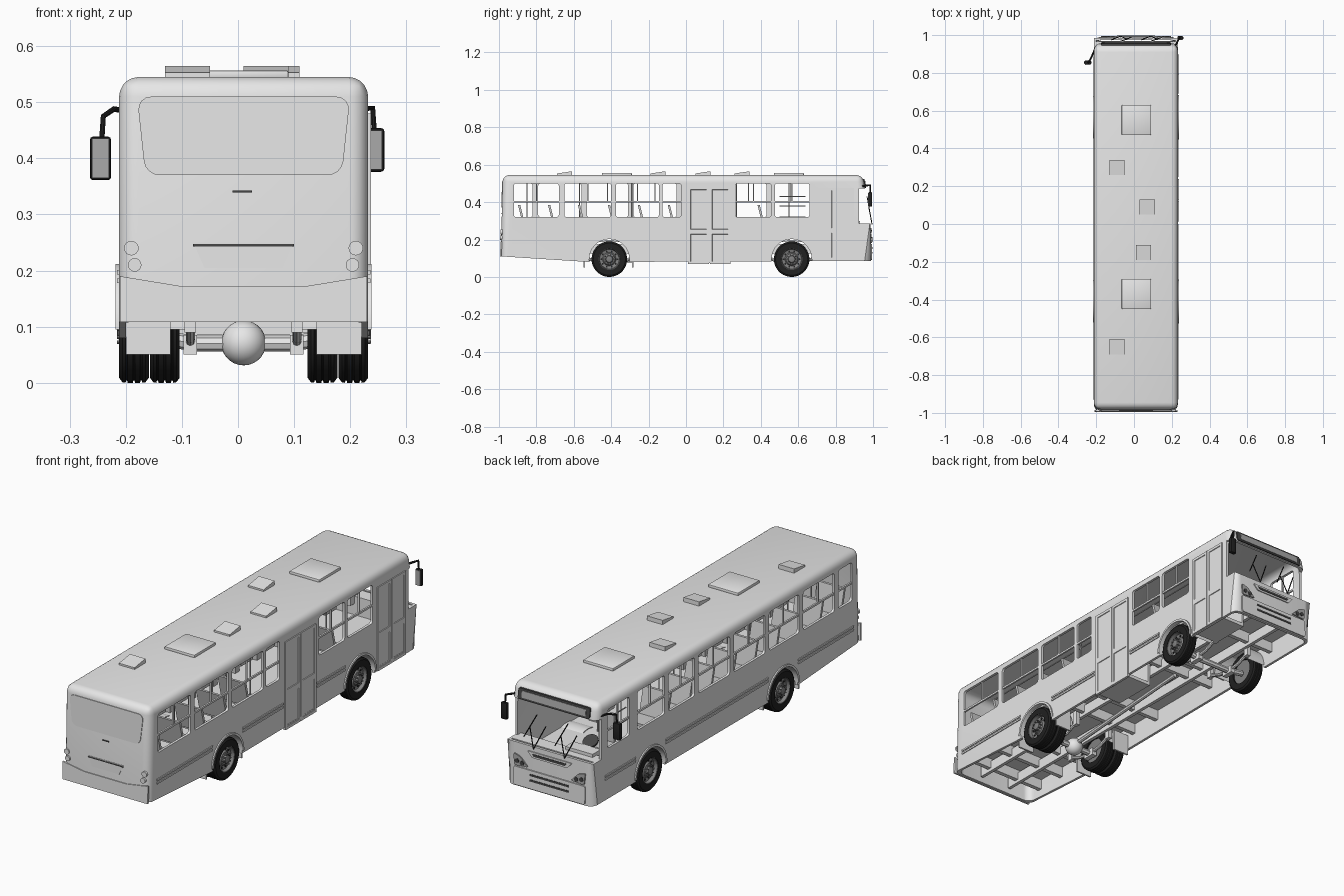
import bpy, bmesh, math
from mathutils import Matrix, Vector

if "Cube" in bpy.data.objects:
    bpy.data.objects.remove(bpy.data.objects["Cube"], do_unlink=True)

CX, HALF = .01, .222          # body centre line and half width
AXLES = (("front", .565), ("rear", -.41))
HUB_Z = .095


def material(name, v):
    m = bpy.data.materials.new(name)
    m.use_nodes = True
    m.diffuse_color = (v, v, v, 1)
    m.node_tree.nodes["Principled BSDF"].inputs["Base Color"].default_value = (v, v, v, 1)
    return m


BODY = material("body_light_grey", .8)
INNER = material("interior_grey", .6)
RIM = material("rim_grey", .22)
BLACK = material("rubber_black", .015)
DARK = material("dark_grey", .06)
GLASS = material("mirror_grey", .4)


def finish(bm, name, mat, smooth=True):
    bmesh.ops.recalc_face_normals(bm, faces=bm.faces)
    me = bpy.data.meshes.new(name)
    bm.to_mesh(me)
    bm.free()
    ob = bpy.data.objects.new(name, me)
    bpy.context.scene.collection.objects.link(ob)
    me.materials.append(mat)
    if smooth:
        shade(ob)
    return ob


def shade(ob):
    bpy.ops.object.select_all(action='DESELECT')
    ob.select_set(True)
    bpy.context.view_layer.objects.active = ob
    bpy.ops.object.shade_smooth_by_angle(angle=math.radians(35))


def add_box(bm, x0, x1, y0, y1, z0, z1):
    mat = Matrix.Translation(((x0 + x1) / 2, (y0 + y1) / 2, (z0 + z1) / 2)) @ \
        Matrix.Diagonal((abs(x1 - x0), abs(y1 - y0), abs(z1 - z0), 1))
    return bmesh.ops.create_cube(bm, size=1, matrix=mat)["verts"]


def boxes(name, items, mat, bevel=0):
    bm = bmesh.new()
    for b in items:
        add_box(bm, *b)
    if bevel:
        bmesh.ops.bevel(bm, geom=bm.edges[:], offset=bevel, segments=2, profile=.5, affect='EDGES')
    return finish(bm, name, mat, bevel > 0)


def tube(name, paths, r, mat):
    cu = bpy.data.curves.new(name, 'CURVE')
    cu.dimensions, cu.bevel_depth, cu.bevel_resolution, cu.use_fill_caps = '3D', r, 2, True
    for path in paths:
        sp = cu.splines.new('POLY')
        sp.points.add(len(path) - 1)
        for p, co in zip(sp.points, path):
            p.co = (*co, 1)
    tmp = bpy.data.objects.new(name + "_path", cu)
    bpy.context.scene.collection.objects.link(tmp)
    bm = bmesh.new()
    bm.from_mesh(evaluated(tmp))
    bpy.data.objects.remove(tmp)
    return finish(bm, name, mat)


def evaluated(ob):
    bpy.context.view_layer.update()
    dg = bpy.context.evaluated_depsgraph_get()
    return bpy.data.meshes.new_from_object(ob.evaluated_get(dg))


def lathe(name, profile, centre, mat, angle=math.tau, closed=False, side=1):
    """Revolve (x, radius) points about an axis along x."""
    bm = bmesh.new()
    vs = [bm.verts.new((x * side, r, 0)) for x, r in profile]
    es = [bm.edges.new(p) for p in zip(vs, vs[1:] + vs[:1] if closed else vs[1:])]
    bmesh.ops.spin(bm, geom=vs + es, cent=(0, 0, 0), axis=(1, 0, 0), angle=angle, steps=36)
    bmesh.ops.remove_doubles(bm, verts=bm.verts, dist=.0002)
    bmesh.ops.translate(bm, verts=bm.verts, vec=centre)
    return finish(bm, name, mat)


def front_y(z):
    return .985 + (.3 - z) * (.163 if z > .3 else .023)


def rear_y(z):
    return -.99 + (z - .11) * .023


def plate(name, outline, surface, mat, thick=.004, bevel=0):
    """Thin plate with an (x, z) outline laid on the front or rear wall."""
    out = 1 if surface is front_y else -1
    bm = bmesh.new()
    f = bm.faces.new([bm.verts.new((x, 0, z)) for x, z in outline])
    if bevel:
        bmesh.ops.bevel(bm, geom=bm.verts[:], offset=bevel, segments=4, profile=.5, affect='VERTICES')
    ext = bmesh.ops.extrude_face_region(bm, geom=bm.faces[:])["geom"]
    for v in ext:
        if isinstance(v, bmesh.types.BMVert):
            v.co.y = thick + .004
    for v in bm.verts:
        v.co.y = surface(v.co.z) + out * (v.co.y - .004)
    return finish(bm, name, mat, False)


def rect(x0, x1, z0, z1):
    return [(x0, z0), (x1, z0), (x1, z1), (x0, z1)]


def disc(bm, centre, r, depth, axis='X', n=16):
    rot = Matrix.Rotation(math.pi / 2, 4, 'Y' if axis == 'X' else 'X')
    bmesh.ops.create_cone(bm, cap_ends=True, segments=n, radius1=r, radius2=r, depth=depth,
                          matrix=Matrix.Translation(centre) @ rot)


# Body shell: side profile pulled across the width, rounded, hollowed and cut
def hull(name, t, low):
    prof = [(-.99 + t, .11), (-.98 + t, .545 - t), (.945 - t, .545 - t),
            (.985 - t, .3), (.99 - t, .085), (-.52, .08)]
    bm = bmesh.new()
    sides = []
    for s in (-1, 1):
        sides.append([bm.verts.new((CX + s * (HALF - t), y, z if z > .2 else z - low)) for y, z in prof])
        bm.faces.new(sides[-1])
    for i in range(len(prof)):
        j = (i + 1) % len(prof)
        bm.faces.new((sides[0][i], sides[0][j], sides[1][j], sides[1][i]))
    pick = []
    for e in bm.edges:
        a, b = (v.co for v in e.verts)
        along = abs(a.x - b.x) < .01
        if (along and max(a.z, b.z) > .2) or (not along and a.z > .5):
            pick.append(e)
    bmesh.ops.bevel(bm, geom=pick, offset=.035, segments=5, profile=.5, affect='EDGES')
    return finish(bm, name, BODY, False)


RIGHT_WINDOWS = ((-.92, -.68), (-.65, -.4), (-.375, -.145), (-.125, -.025), (.265, .455), (.475, .66))
LEFT_WINDOWS = ((-.92, -.82), (-.79, -.56), (-.53, -.31), (-.28, -.05), (-.02, .21),
                (.24, .43), (.46, .66), (.72, .88))
WINDOWS = [(1, w) for w in RIGHT_WINDOWS] + [(-1, w) for w in LEFT_WINDOWS]

body = hull("body_shell", 0, 0)
cavity = hull("cavity_cutter", .012, .2)
bm = bmesh.new()
for s, (y0, y1) in WINDOWS:
    add_box(bm, CX + s * .15, CX + s * .3, y0, y1, .32, .5)
bmesh.ops.bevel(bm, geom=[e for e in bm.edges if abs(e.verts[0].co.x - e.verts[1].co.x) > .1],
                offset=.012, segments=3, profile=.5, affect='EDGES')
add_box(bm, -.4, .4, .925, 1.2, .285, .472)
for _, y in AXLES:
    for s in (-1, 1):
        disc(bm, (CX + s * .2, y, HUB_Z), .108, .2, n=36)
openings = finish(bm, "opening_cutter", BODY, False)
for cutter in (cavity, openings):
    cutter.hide_render = True
    mod = body.modifiers.new("cut", 'BOOLEAN')
    mod.operation, mod.solver, mod.object = 'DIFFERENCE', 'EXACT', cutter
mesh = evaluated(body)
body.modifiers.clear()
body.data = mesh
for cutter in (cavity, openings):
    bpy.data.objects.remove(cutter)
shade(body)

# Window bars: a sliding rail and a centre post in each opening
bars = []
for s, (y0, y1) in WINDOWS:
    xa, xb = CX + s * .212, CX + s * .22
    mid = (y0 + y1) / 2
    bars.append((xa, xb, y0, y1, .397, .406))
    if y1 - y0 > .15:
        bars.append((xa, xb, mid - .003, mid + .003, .4, .5))
boxes("window_bars", bars, BODY)

# Side trim rails
rails = [(CX + s * .22, CX + s * .226, a, b, z, z + .008)
         for s, runs in ((1, ((-.93, -.52), (-.3, 0), (.25, .455))),
                         (-1, ((-.93, -.52), (-.3, .455), (.675, .9))))
         for a, b in runs for z in (.178, .193)]
boxes("side_trim", rails, BODY)

# Doors: two leaves each, with sunken panes
for name, y0, y1, z0, z1 in (("middle_door", .01, .24, .07, .48), ("front_door", .69, .9, .085, .475)):
    bm = bmesh.new()
    w = (y1 - y0) / 2
    split = z0 + (z1 - z0) * .42
    for k in (0, 1):
        a = y0 + k * w
        for za, zb in ((z0, split), (split, z1)):
            add_box(bm, CX + .215, CX + .227, a + .002, a + w - .002, za, zb)
    outer = [f for f in bm.faces if f.calc_center_median().x > CX + .226]
    bmesh.ops.inset_individual(bm, faces=outer, thickness=.018, depth=0)
    bmesh.ops.inset_individual(bm, faces=outer, thickness=.002, depth=-.003)
    finish(bm, name, BODY, False)
    boxes(name + "_step", [(.1, CX + .225, y0 + .01, y1 - .01, z0 + .004, z0 + .02),
                           (.1, .11, y0 + .01, y1 - .01, z0 + .01, .19)], BODY)

# Wheel housings, tyres, rims and nuts
W = .053
GROOVES = [p for k in (-1, 0, 1) for p in
           ((k * .013 - .002, .095), (k * .013 - .001, .091), (k * .013 + .001, .091), (k * .013 + .002, .095))]
TYRE = [(-W / 2, .058), (-W / 2, .086), (-W / 2 + .006, .094)] + GROOVES + \
       [(W / 2 - .006, .094), (W / 2, .086), (W / 2, .058)]
RIM_PROFILE = [(-.045, 0), (-.045, .061), (-.001, .061), (-.003, .056), (-.018, .052), (-.022, .036),
               (-.012, .03), (-.008, .02), (.002, .017), (.004, .012), (.004, 0)]
for pos, y in AXLES:
    for side, s in (("right", 1), ("left", -1)):
        tag = f"{pos}_{side}"
        lathe(tag + "_wheel_arch", [(.1, .107), (.228, .107), (.228, .117), (.219, .117), (.219, .11), (.1, .11)],
              (CX, y, HUB_Z), BODY, math.pi, True, s)
        for k in range(2 if pos == "rear" else 1):
            face = CX + s * (HALF - k * .055)
            lathe(f"{tag}_tyre_{k}", TYRE, (face - s * W / 2, y, HUB_Z), BLACK, closed=True)
            lathe(f"{tag}_rim_{k}", RIM_PROFILE, (face, y, HUB_Z), RIM, side=s)
        for part, r, depth, rad, mat in (("nuts", .024, .018, .003, RIM), ("holes", .043, .004, .005, BLACK)):
            bm = bmesh.new()
            for i in range(10):
                a = i * math.tau / 10
                x = CX + s * (HALF - (.005 if part == "nuts" else .019))
                disc(bm, (x, y + r * math.cos(a), HUB_Z + r * math.sin(a)), rad, depth, n=8)
            finish(bm, f"{tag}_wheel_{part}", mat, False)

# Axles, springs and chassis frame
tube("axle_beams", [[(-.16, y, .085), (-.08, y, .07), (.1, y, .07), (.18, y, .085)] for _, y in AXLES], .014, BODY)
bm = bmesh.new()
bmesh.ops.create_uvsphere(bm, u_segments=24, v_segments=14, radius=.04,
                          matrix=Matrix.Translation((CX, -.41, .071)))
finish(bm, "differential", BODY)
tube("drive_shaft", [[(CX, -.4, .08), (CX, .3, .13)]], .01, BODY)
springs, hangers = [], []
for _, y in AXLES:
    for s in (-1, 1):
        x = CX + s * .095
        springs.append([(x, y + d * .13, .07 + .035 * d * d) for d in (-1, -.5, 0, .5, 1)])
        hangers += [(x - .01, x + .01, y + d - .012, y + d + .012, .09, .16) for d in (-.13, .13)]
        hangers.append((x - .012, x + .012, y - .03, y + .03, .05, .085))
tube("leaf_springs", springs, .008, BODY)
boxes("spring_hangers", hangers, BODY)
boxes("chassis_rails", [(CX + s * .08 - .008, CX + s * .08 + .008, -.96, .95, .125, .175) for s in (-1, 1)], BODY)
boxes("cross_members", [(-.2, .22, y - .01, y + .01, .14, .19)
                        for y in (-.9, -.75, -.6, -.24, -.08, .3, .4, .72, .92)], BODY)
boxes("floor", [(-.2, .22, -.975, .97, .188, .198)], BODY)
boxes("mud_flaps", [(CX + s * .17 - .04, CX + s * .17 + .04, y - .004, y + .004, .05, .15)
                    for s in (-1, 1) for y in (-.545, -.285)], BODY)

# Roof hatches and vents
boxes("roof_hatches", [(-.065, .09, y, y + .16, .54, .557) for y in (.47, -.45)], BODY, .004)
vents = boxes("roof_vents", [(x, x + .08, y, y + .08, .54, .565)
                             for x, y in ((-.13, .26), (.03, .05), (.01, -.19), (-.13, -.69))], BODY)
for i, v in enumerate(vents.data.vertices):
    low_y = min(w.co.y for w in vents.data.vertices[i // 8 * 8:i // 8 * 8 + 8])
    if v.co.z > .55 and v.co.y < low_y + .01:
        v.co.z -= .012

# Rear wall details
plate("rear_window_panel", [(-.165, .37), (.185, .37), (.2, .51), (-.18, .51)], rear_y, BODY, .003, .025)
plate("rear_bumper", [(-.21, .108), (.23, .108), (.23, .19), (.12, .172), (-.1, .172), (-.21, .19)], rear_y, BODY)
plate("number_recess", [(-.06, .205), (.08, .205), (.1, .25), (-.08, .25)], rear_y, BODY, .002)
plate("rear_slot", rect(-.08, .1, .243, .247), rear_y, DARK)
plate("rear_handle", rect(-.01, .025, .339, .343), rear_y, DARK)
bm = bmesh.new()
for s in (-1, 1):
    disc(bm, (CX + s * .2, -.987, .24), .013, .01, 'Y')
    disc(bm, (CX + s * .194, -.988, .21), .012, .012, 'Y')
finish(bm, "rear_lamps", BODY)

# Front wall details
plate("display_frame", rect(-.175, .195, .476, .524), front_y, DARK, .006, .008)
plate("display_panel", rect(-.155, .175, .485, .515), front_y, GLASS, .008)
plate("grille", [(-.08, .235), (.1, .235), (.125, .262), (-.105, .262)], front_y, BODY, .005, .006)
plate("grille_slot", [(-.07, .243), (.09, .243), (.1, .254), (-.08, .254)], front_y, DARK, .007)
plate("bumper", rect(-.175, .195, .09, .175), front_y, BODY, .006, .01)
for k, z in enumerate((.125, .15)):
    plate(f"bumper_slot_{k}", rect(-.09, .11, z, z + .009), front_y, DARK, .008)
for s in (-1, 1):
    plate("headlamp", [(CX + s * .11, .185), (CX + s * .18, .18), (CX + s * .185, .235), (CX + s * .15, .225)],
          front_y, GLASS, .006, .008)
    for dx, dz in ((.14, .197), (.166, .203)):
        bm = bmesh.new()
        disc(bm, (CX + s * dx, front_y(dz) + .004, dz), .01, .01, 'Y')
        finish(bm, "headlamp_lens", DARK)
wipers = []
for x in (-.07, .09):
    base, tip = (x, .995, .28), (x + .03, .978, .37)
    wipers += [[base, tip], [(x + .055, .987, .32), (x, .968, .43)], [base, (x - .05, .975, .39)]]
tube("wipers", wipers, .0025, BLACK)

# Mirrors: arm, housing and reflecting face
for name, x, y, z, root in (("left_mirror", -.245, .855, .4, (-.205, .93, .485)),
                            ("right_mirror", .245, .985, .415, (.215, .935, .485))):
    top = Vector((x + (.005 if x < 0 else -.005), y, z + .075))
    tube(name + "_arm", [[root, (root[0] + (x - root[0]) * .4, (root[1] + y) / 2, .488), top, (x, y, z)]], .005, BLACK)
    w, h = (.019, .039) if x < 0 else (.016, .039)
    boxes(name, [(x - w, x + w, y - .01, y + .01, z - h, z + h)], BLACK, .006)
    boxes(name + "_face", [(x - w + .004, x + w - .004, y - .012, y - .008, z - h + .004, z + h - .004)], GLASS)

# Interior: seats, hand rails and driver's place
seats = bmesh.new()
for i in range(9):
    y = -.86 + i * .16
    for x0, x1 in ((-.195, -.055), (.075, .215)):
        if x0 > 0 and -.1 < y < .3:
            continue
        add_box(seats, x0, x1, y, y + .09, .255, .268)
        add_box(seats, x0 + .05, x1 - .05, y + .03, y + .06, .195, .26)
        for v in add_box(seats, x0, x1, y - .008, y + .004, .265, .385):
            if v.co.z > .3:
                v.co.y -= .03
add_box(seats, -.14, -.06, .73, .81, .25, .27)
add_box(seats, -.14, -.06, .715, .73, .26, .4)
finish(seats, "seats", INNER, False)
poles = [[(x, -.85 + i * .28, .19), (x, -.85 + i * .28, .535)] for i in range(6) for x in (-.05, .07)]
poles += [[(x, -.9, .51), (x, .65, .51)] for x in (-.05, .07)]
poles += [[(-.04, .5, z), (-.04, .64, z)] for z in (.26, .32, .38, .43)]
tube("hand_rails", poles, .003, INNER)
boxes("dashboard", [(-.2, .22, .9, .965, .19, .285), (-.17, -.03, .87, .93, .25, .3)], BODY)
bm = bmesh.new()
disc(bm, (-.1, .845, .31), .035, .008, 'Y', 24)
bmesh.ops.rotate(bm, verts=bm.verts, cent=(-.1, .845, .31), matrix=Matrix.Rotation(math.radians(60), 3, 'X'))
finish(bm, "steering_wheel", DARK)
